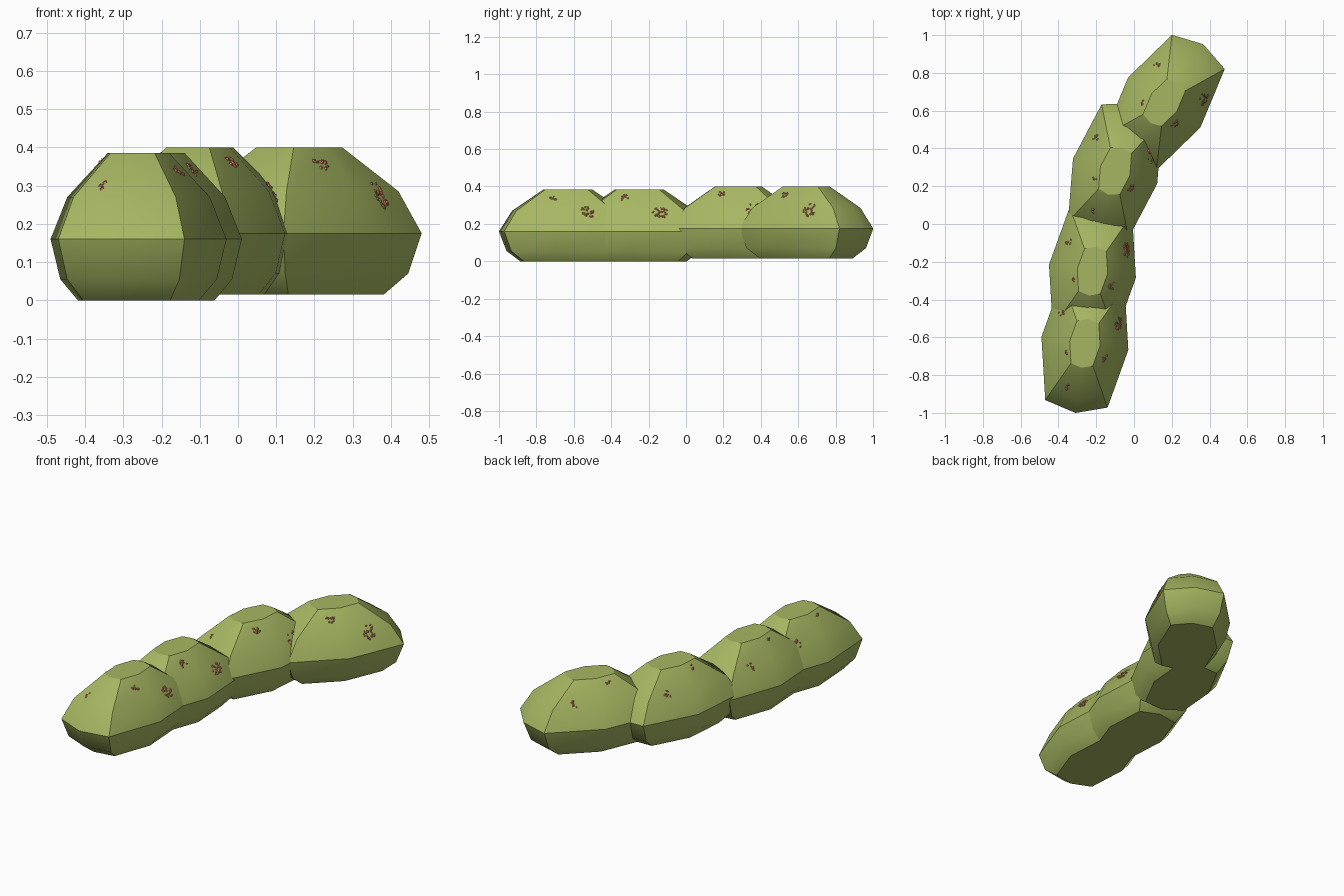
import bpy, bmesh, math, random
from mathutils import Vector, Matrix
from mathutils.bvhtree import BVHTree

if "Cube" in bpy.data.objects:
    bpy.data.objects.remove(bpy.data.objects["Cube"])

random.seed(4)


def material(name, color):
    m = bpy.data.materials.new(name)
    m.diffuse_color = color
    m.use_nodes = True
    m.node_tree.nodes["Principled BSDF"].inputs["Base Color"].default_value = m.diffuse_color
    return m


GREEN = material("leaf_green", (0.38, 0.47, 0.12, 1))
RED = material("blossom_red", (0.75, 0.22, 0.13, 1))

# half of the point-symmetric eight-sided outline at the widest level
HALF = [(-0.21, -0.30), (-0.05, -0.368), (0.12, -0.34), (0.23, -0.035)]
OUTLINE = HALF + [(-x, -y) for x, y in HALF]
# (height, outline scale) from base to crown
RINGS = [(0, 0.69), (0.055, 0.89), (0.16, 1), (0.27, 0.81), (0.385, 0.35)]
# blossom patches: local x, y, radius, number of petals
PATCHES = [(0.18, 0.11, 0.040, 20), (0.10, -0.08, 0.024, 8),
           (-0.09, -0.23, 0.018, 5), (-0.125, 0.155, 0.022, 6),
           (-0.10, -0.05, 0.014, 4)]
# bush placement: x, y, z, turn in degrees
BUSHES = [(-0.26, -0.632, 0, 0), (-0.22, -0.25, 0, 0),
          (-0.10, 0.28, 0.015, -8), (0.16, 0.643, 0.015, -26)]


def finish(bm, name, mat, place):
    bmesh.ops.recalc_face_normals(bm, faces=bm.faces)
    mesh = bpy.data.meshes.new(name)
    bm.to_mesh(mesh)
    bm.free()
    ob = bpy.data.objects.new(name, mesh)
    ob.matrix_world = place
    mesh.materials.append(mat)
    bpy.context.collection.objects.link(ob)
    return ob


def bush_mesh():
    bm = bmesh.new()
    rings = [[bm.verts.new((x * s, y * s, z)) for x, y in OUTLINE] for z, s in RINGS]
    for a, b in zip(rings, rings[1:]):
        for i in range(8):
            j = (i + 1) % 8
            bm.faces.new((a[i], a[j], b[j], b[i]))
    bm.faces.new(rings[0][::-1])
    bm.faces.new(rings[-1])
    bmesh.ops.recalc_face_normals(bm, faces=bm.faces)
    return bm


def blossom_mesh(tree):
    # small raised diamond petals scattered over the bush surface
    bm = bmesh.new()
    for px, py, radius, count in PATCHES:
        hit, n, _, _ = tree.ray_cast(Vector((px, py, 1)), Vector((0, 0, -1)))
        u = n.cross(Vector((0, 0, 1))).normalized()
        v = n.cross(u)
        for _ in range(count):
            ang = random.uniform(0, math.tau)
            r = radius * math.sqrt(random.random())
            c, cn, _, _ = tree.find_nearest(hit + (u * math.cos(ang) + v * math.sin(ang)) * r)
            size = random.uniform(0.006, 0.011)
            t = random.uniform(0, math.pi)
            d = u * math.cos(t) + v * math.sin(t)
            e = cn.cross(d)
            rim = [bm.verts.new(c + p * size + cn * 0.001)
                   for p in (d, e * 0.6, -d, -e * 0.6)]
            tip = bm.verts.new(c + cn * 0.006)
            for i in range(4):
                bm.faces.new((rim[i], rim[(i + 1) % 4], tip))
            bm.faces.new(rim[::-1])
    return bm


for k, (x, y, z, turn) in enumerate(BUSHES, 1):
    place = Matrix.Translation((x, y, z)) @ Matrix.Rotation(math.radians(turn), 4, "Z")
    bm = bush_mesh()
    tree = BVHTree.FromBMesh(bm)
    bush = finish(bm, f"bush_{k}", GREEN, place)
    bpy.ops.object.select_all(action="DESELECT")
    bush.select_set(True)
    bpy.context.view_layer.objects.active = bush
    bpy.ops.object.shade_smooth_by_angle(angle=math.radians(33))
    finish(blossom_mesh(tree), f"blossoms_{k}", RED, place)
